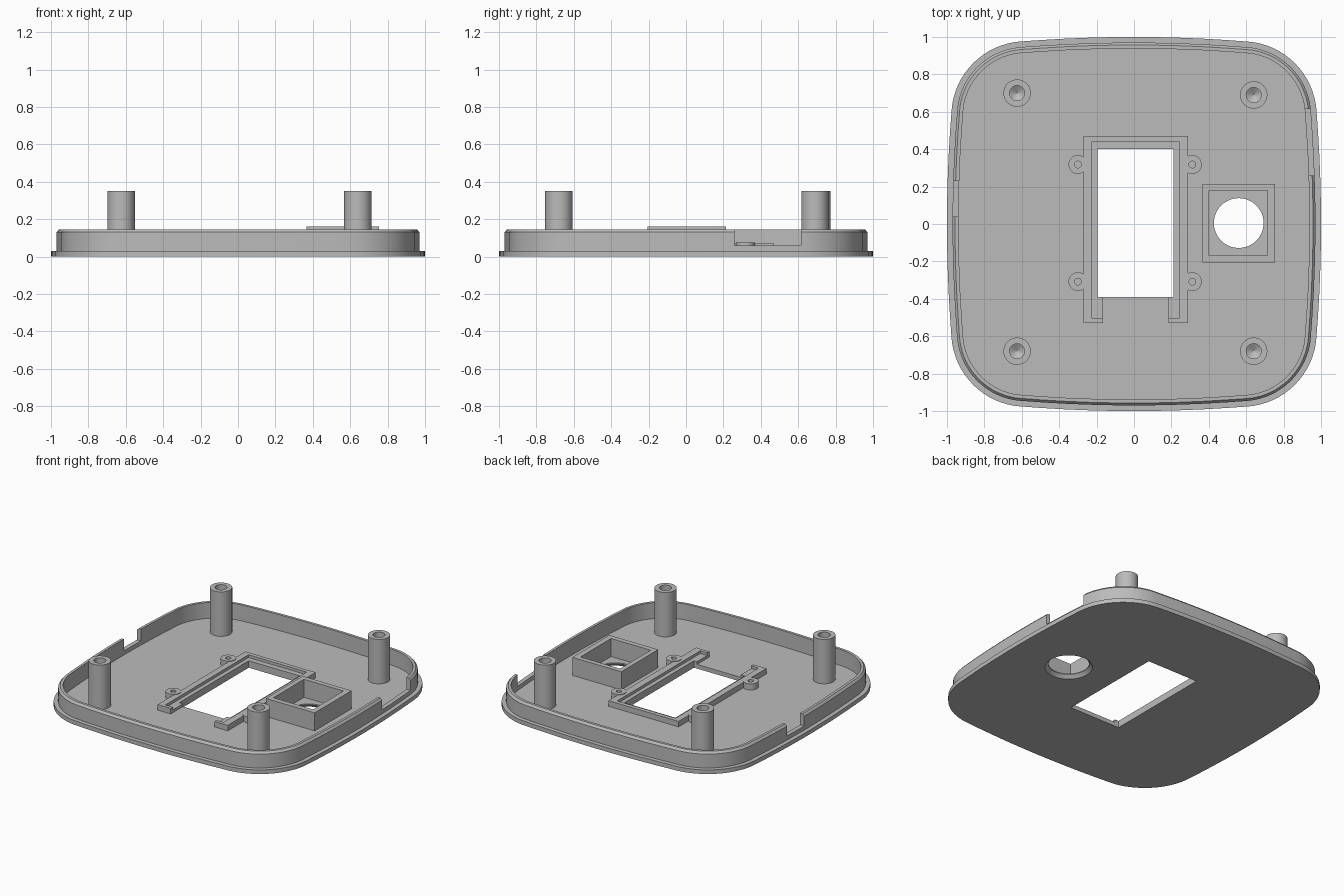
import bpy, bmesh, math

if "Cube" in bpy.data.objects:
    bpy.data.objects.remove(bpy.data.objects["Cube"])

grey = bpy.data.materials.new("plain grey")
grey.diffuse_color = (0.5, 0.5, 0.5, 1)
grey.use_nodes = True
grey.node_tree.nodes["Principled BSDF"].inputs["Base Color"].default_value = grey.diffuse_color


def loft(name, rings, closed=False):
    """Join rings of (points, z); cap both ends, or close it into a loop."""
    bm = bmesh.new()
    vs = [[bm.verts.new((x, y, z)) for x, y in pts] for pts, z in rings]
    n = len(vs[0])
    pairs = list(zip(vs, vs[1:]))
    if closed:
        pairs.append((vs[-1], vs[0]))
    else:
        bm.faces.new(vs[0][::-1])
        bm.faces.new(vs[-1])
    for a, b in pairs:
        for i in range(n):
            j = (i + 1) % n
            bm.faces.new((a[i], a[j], b[j], b[i]))
    bmesh.ops.recalc_face_normals(bm, faces=bm.faces)
    me = bpy.data.meshes.new(name)
    bm.to_mesh(me)
    bm.free()
    me.materials.append(grey)
    ob = bpy.data.objects.new(name, me)
    bpy.context.collection.objects.link(ob)
    return ob


def activate(ob):
    bpy.ops.object.select_all(action='DESELECT')
    ob.select_set(True)
    bpy.context.view_layer.objects.active = ob


def smooth(ob):
    activate(ob)
    bpy.ops.object.shade_smooth_by_angle(angle=math.radians(30))


def cut(ob, cutter):
    activate(ob)
    mod = ob.modifiers.new("cut", 'BOOLEAN')
    mod.operation, mod.solver, mod.object = 'DIFFERENCE', 'EXACT', cutter
    bpy.ops.object.modifier_apply(modifier=mod.name)
    bpy.data.objects.remove(cutter)


def circle(cx, cy, r, n=40):
    return [(cx + r * math.cos(math.tau * i / n), cy + r * math.sin(math.tau * i / n))
            for i in range(n)]


def rect(x0, x1, y0, y1):
    return [(x0, y0), (x1, y0), (x1, y1), (x0, y1)]


def outline(inset):
    """Rounded square with gently bowed sides, moved inwards by inset."""
    a = math.radians(4.7)
    big, small, c = 7.45, 0.40, 0.577
    quarter = []
    for i in range(10):          # bowed side
        t = -a + 2 * a * i / 10
        quarter.append((1 - big + (big - inset) * math.cos(t), (big - inset) * math.sin(t)))
    for i in range(16):          # round corner
        t = a + (math.pi / 2 - 2 * a) * i / 16
        quarter.append((c + (small - inset) * math.cos(t), c + (small - inset) * math.sin(t)))
    pts = []
    for k in range(4):
        for x, y in quarter:
            for _ in range(k):
                x, y = -y, x
            pts.append((x, y))
    return pts


FLOOR = 0.03

# Base plate with window and countersunk round hole
plate = loft("base_plate", [(outline(0), 0), (outline(0), FLOOR)])
cut(plate, loft("window_cutter", [(rect(-0.195, 0.21, -0.39, 0.40), -0.1),
                                  (rect(-0.195, 0.21, -0.39, 0.40), 0.1)]))
hx, hy = 0.56, 0.005
cut(plate, loft("hole_cutter", [(circle(hx, hy, 0.165, 64), -0.01),
                                (circle(hx, hy, 0.133, 64), 0.022),
                                (circle(hx, hy, 0.133, 64), 0.1)]))
smooth(plate)

# Rim wall with chamfered lip and two side notches
wall = loft("rim_wall", [(outline(0.03), FLOOR), (outline(0.03), 0.13), (outline(0.043), 0.145),
                         (outline(0.062), 0.145), (outline(0.062), FLOOR)], closed=True)
for x0, x1, y0, y1 in ((0.85, 1.1, 0.26, 0.615), (-1.1, -0.85, 0.04, 0.23)):
    cut(wall, loft("notch_cutter", [(rect(x0, x1, y0, y1), 0.06), (rect(x0, x1, y0, y1), 0.3)]))
smooth(wall)

# Tall screw posts with blind, cone-ended holes
for x, y in ((-0.625, 0.70), (0.64, 0.69), (-0.625, -0.68), (0.64, -0.68)):
    smooth(loft("screw_post", [(circle(x, y, r), z) for r, z in
                ((0.073, FLOOR), (0.073, 0.35), (0.04, 0.35), (0.04, 0.12), (0.001, 0.095))]))

# Square socket around the round hole
outer, inner = rect(0.365, 0.755, -0.205, 0.215), rect(0.40, 0.715, -0.168, 0.18)
loft("square_socket", [(outer, FLOOR), (outer, 0.16), (inner, 0.16), (inner, FLOOR)], closed=True)

# Window frame: raised U-shaped rim and lower inner ledge
rim = [(-.27, .47), (.29, .47), (.29, -.53), (.185, -.53), (.185, -.505), (.24, -.505),
       (.24, .44), (-.225, .44), (-.225, -.505), (-.165, -.505), (-.165, -.53), (-.27, -.53)]
ledge = [(-.225, .44), (.24, .44), (.24, -.505), (.185, -.505), (.185, -.39), (.21, -.39),
         (.21, .40), (-.195, .40), (-.195, -.39), (-.165, -.39), (-.165, -.505), (-.225, -.505)]
loft("window_frame_rim", [(rim, FLOOR), (rim, 0.07)])
loft("window_frame_ledge", [(ledge, FLOOR), (ledge, 0.05)])

# Small screw bosses beside the window
for x in (-0.30, 0.312):
    for y in (0.318, -0.308):
        smooth(loft("small_boss", [(circle(x, y, r, 32), z) for r, z in
                    ((0.05, FLOOR), (0.05, 0.074), (0.018, 0.074), (0.018, FLOOR))], closed=True))
